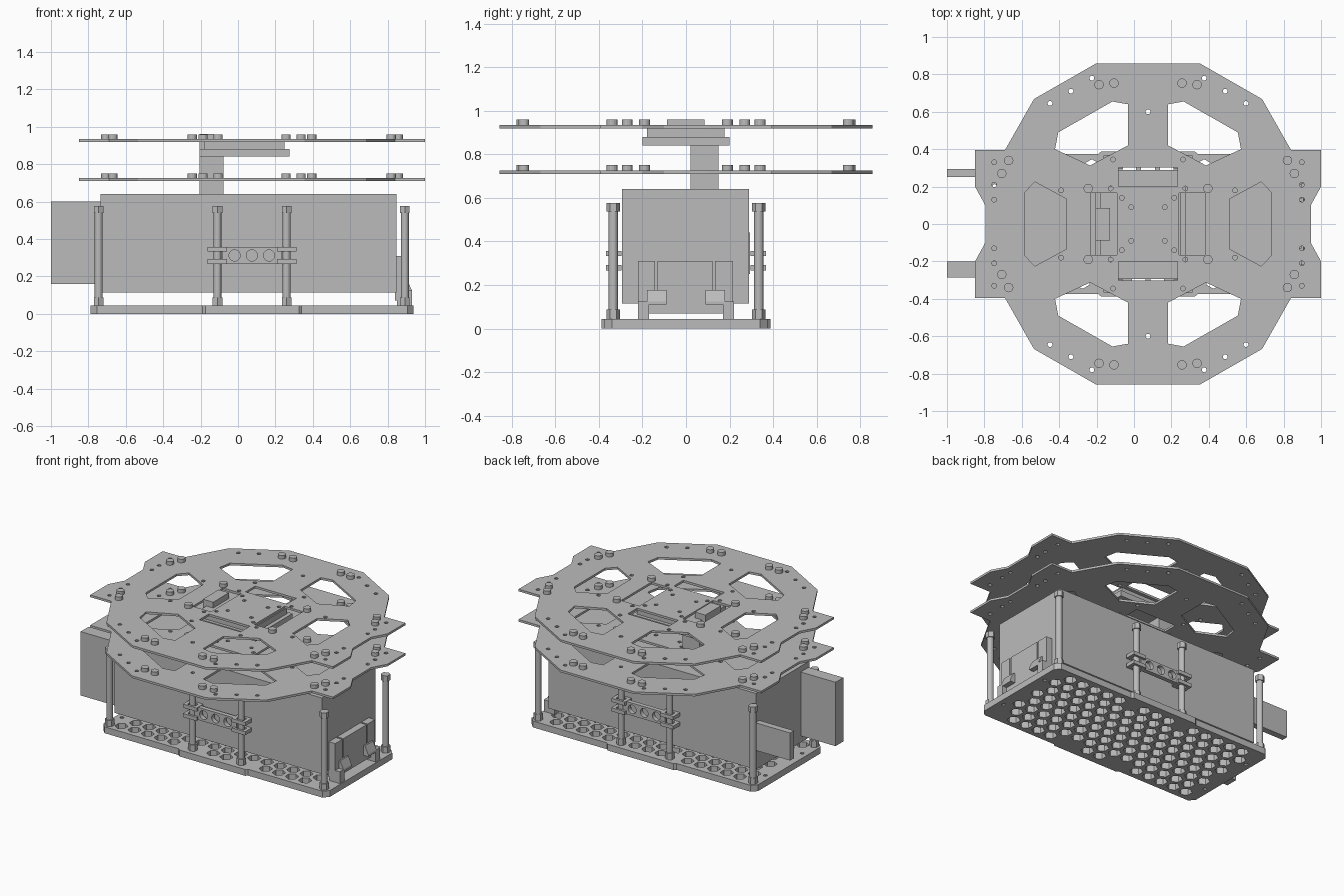
import bpy, bmesh
from math import sin, cos, pi, hypot
from mathutils import Matrix, Vector

if "Cube" in bpy.data.objects:
    bpy.data.objects.remove(bpy.data.objects["Cube"], do_unlink=True)

grey = bpy.data.materials.new("light_grey")
grey.use_nodes = True
grey.diffuse_color = (0.5, 0.5, 0.5, 1)
grey.node_tree.nodes["Principled BSDF"].inputs["Base Color"].default_value = (0.5, 0.5, 0.5, 1)

CX = 0.075          # centre line of the decks and base
SIGNS = (1, -1)


def add_object(name, mesh):
    mesh.materials.clear()
    mesh.materials.append(grey)
    obj = bpy.data.objects.new(name, mesh)
    bpy.context.collection.objects.link(obj)
    return obj


def finish(name, bm):
    bmesh.ops.recalc_face_normals(bm, faces=bm.faces)
    mesh = bpy.data.meshes.new(name)
    bm.to_mesh(mesh)
    bm.free()
    return add_object(name, mesh)


def box(name, x0, x1, y0, y1, z0, z1):
    bm = bmesh.new()
    size = Matrix.Diagonal((x1 - x0, y1 - y0, z1 - z0, 1))
    mid = Matrix.Translation(((x0 + x1) / 2, (y0 + y1) / 2, (z0 + z1) / 2))
    bmesh.ops.create_cube(bm, size=1, matrix=mid @ size)
    return finish(name, bm)


def add_rod(bm, x, y, z0, z1, r, sides):
    bmesh.ops.create_cone(bm, cap_ends=True, segments=sides, radius1=r, radius2=r,
                          depth=z1 - z0, matrix=Matrix.Translation((x, y, (z0 + z1) / 2)))


def ring(x, y, r, sides):
    return [(x + r * sin(2 * pi * i / sides), y + r * cos(2 * pi * i / sides))
            for i in range(sides)]


def four_way(points):
    """Mirror a quarter outline, +x axis to +y axis, around the centre line."""
    top = points + [(-x, y) for x, y in reversed(points)]
    return [(CX + x, y) for x, y in top + [(x, -y) for x, y in reversed(top)]]


def corners(points):
    return [(CX + sx * x, sy * y) for x, y in points for sx in SIGNS for sy in SIGNS]


def sheet(name, loops, thickness):
    """Flat sheet with holes, from filled outlines, centred on z = 0."""
    curve = bpy.data.curves.new(name, "CURVE")
    curve.dimensions = "2D"
    curve.fill_mode = "BOTH"
    curve.extrude = thickness / 2
    for loop in loops:
        spline = curve.splines.new("POLY")
        spline.points.add(len(loop) - 1)
        for p, (x, y) in zip(spline.points, loop):
            p.co = (x, y, 0, 1)
        spline.use_cyclic_u = True
    temp = bpy.data.objects.new(name + "_outline", curve)
    bpy.context.collection.objects.link(temp)
    bpy.context.view_layer.update()
    mesh = bpy.data.meshes.new_from_object(temp.evaluated_get(bpy.context.evaluated_depsgraph_get()))
    bpy.data.objects.remove(temp, do_unlink=True)
    bm = bmesh.new()
    bm.from_mesh(mesh)
    bmesh.ops.remove_doubles(bm, verts=bm.verts, dist=0.0002)
    for f in bm.faces:
        f.smooth = False
    return finish(name, bm)


# Deck outline and cutouts
loops = [four_way([(0.87, 0.1), (0.925, 0.2), (0.925, 0.395), (0.765, 0.395),
                   (0.61, 0.668), (0.28, 0.857)])]
spoke_hole = [(0.107, 0.42), (0.31, 0.313), (0.497, 0.4), (0.48, 0.49), (0.19, 0.655), (0.107, 0.64)]
side_hole = [(0.435, 0.133), (0.605, 0.225), (0.66, 0.168)]
slot = [(0.165, 0.165), (0.305, 0.165)]
for sx in SIGNS:
    for half in (side_hole, slot):
        full = half + [(x, -y) for x, y in reversed(half)]
        loops.append([(CX + sx * x, y) for x, y in full])
    loops.append([(CX + x, sx * y) for x, y in [(-0.157, 0.2), (0.157, 0.2), (0.157, 0.303), (-0.157, 0.303)]])
    for sy in SIGNS:
        loops.append([(CX + sx * x, sy * y) for x, y in spoke_hole])
small_holes = corners([(0.3, 0.78), (0.412, 0.71), (0.524, 0.645), (0.823, 0.33), (0.823, 0.21),
                       (0.823, 0.13), (0.187, 0.345), (0.465, 0.18), (0.2, 0.19),
                       (0.14, 0.14), (0.09, 0.09)]) + [(CX, 0.6), (CX, -0.6)]
loops += [ring(x, y, 0.013, 10) for x, y in small_holes]
bolts = corners([(0.262, 0.745), (0.182, 0.753), (0.745, 0.34), (0.782, 0.27), (0.32, 0.19)])

# Two identical decks with bolt heads
for label, z in (("lower", 0.718), ("upper", 0.927)):
    deck = sheet(label + "_deck", loops, 0.015)
    deck.location.z = z
    bm = bmesh.new()
    for x, y in bolts:
        add_rod(bm, x, y, z + 0.005, z + 0.032, 0.025, 16)
    finish(label + "_deck_bolts", bm)

# Base plate with honeycomb holes
posts = [(x, sy * 0.334) for x in (-0.745, -0.11, 0.26, 0.892) for sy in SIGNS]
base = [four_way([(0.863, 0.34), (0.83, 0.375), (0.265, 0.375), (0.25, 0.388)])]
for row in range(8):
    y = (row - 3.5) * 0.087
    count = 16 - row % 2
    for col in range(count):
        x = CX + (col - (count - 1) / 2) * 0.1
        if all(hypot(x - px, y - py) > 0.075 for px, py in posts):
            base.append(ring(x, y, 0.042, 6))
base += [ring(x, y, 0.013, 10) for x in (-0.745, 0.895) for y in (-0.2, 0.2)]
sheet("base_plate", base, 0.044).location.z = 0.022

# Standoff posts with hexagonal ends
for i, (x, y) in enumerate(posts):
    bm = bmesh.new()
    add_rod(bm, x, y, 0.08, 0.545, 0.021, 16)
    add_rod(bm, x, y, 0.043, 0.087, 0.03, 6)
    add_rod(bm, x, y, 0.538, 0.577, 0.03, 6)
    finish("standoff_%d" % (i + 1), bm)

# Main body and the panels at its right end
box("main_body", -0.735, 0.847, -0.295, 0.29, 0.115, 0.64)
box("tall_end_panel", -1, -0.73, -0.285, -0.2, 0.16, 0.6)
box("short_end_panel", -1, -0.73, 0.252, 0.295, 0.25, 0.44)

# Sensor column, mount and connector
box("column", -0.207, -0.078, 0.02, 0.15, 0.635, 0.85)
box("mount_lower", -0.207, 0.275, -0.2, 0.2, 0.84, 0.88)
box("mount_upper", -0.18, 0.248, -0.178, 0.177, 0.878, 0.92)
box("connector", -0.207, -0.128, -0.087, 0.085, 0.878, 0.96)

# Left end panel with two short slits from the top
box("end_board_base", 0.84, 0.895, -0.22, 0.215, 0.07, 0.17)
for i, (y0, y1) in enumerate([(-0.22, -0.142), (-0.13, 0.122), (0.134, 0.215)]):
    box("end_board_%d" % (i + 1), 0.84, 0.895, y0, y1, 0.17, 0.31)

# Brackets holding the left end panel
for side, s in (("back", 1), ("front", -1)):
    box(side + "_bracket_foot", 0.85, 0.93, *sorted((s * 0.17, s * 0.22)), 0.04, 0.125)
    bm = bmesh.new()
    profile = [(0.895, 0.11), (0.93, 0.11), (0.93, 0.125), (0.905, 0.178), (0.895, 0.178)]
    face = bm.faces.new([bm.verts.new((x, s * 0.09, z)) for x, z in profile])
    ext = bmesh.ops.extrude_face_region(bm, geom=[face], use_keep_orig=True)
    bmesh.ops.translate(bm, vec=Vector((0, s * 0.09, 0)),
                        verts=[v for v in ext["geom"] if isinstance(v, bmesh.types.BMVert)])
    finish(side + "_bracket_clamp", bm)

# Perforated side brackets clipped to the middle posts
strip = [[(-0.085, 0.268), (0.235, 0.268), (0.235, 0.355), (-0.085, 0.355)]]
strip += [ring(x, 0.312, 0.03, 20) for x in (-0.018, 0.074, 0.166)]
for side, s in (("back", 1), ("front", -1)):
    bar = sheet(side + "_side_bracket", strip, 0.03)
    bar.rotation_euler.x = pi / 2
    bar.location.y = s * 0.335
    for x in (-0.11, 0.26):
        for z in (0.267, 0.332):
            for part, d0, d1 in (("outer", 0.353, 0.368), ("inner", 0.296, 0.314)):
                box("%s_clip_%s" % (side, part), x - 0.05, x + 0.05,
                    *sorted((s * d0, s * d1)), z, z + 0.025)
            for dx in (-0.04, 0.04):
                box(side + "_clip_end", x + dx - 0.012, x + dx + 0.012,
                    *sorted((s * 0.3, s * 0.365)), z, z + 0.025)
